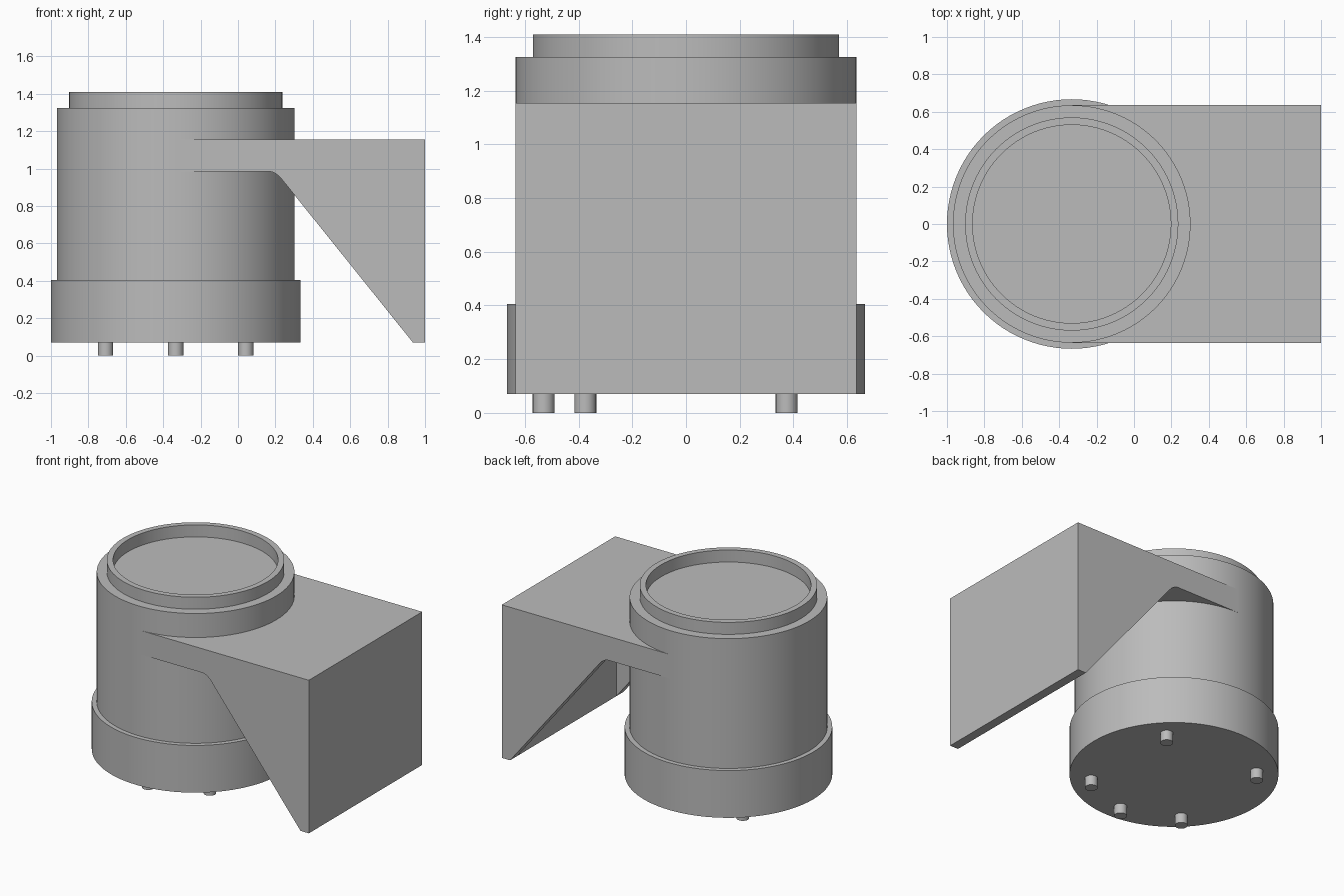
import bpy
import bmesh
import math
from mathutils import Vector

cube = bpy.data.objects.get("Cube")
if cube:
    bpy.data.objects.remove(cube, do_unlink=True)

CX = -0.333          # axis of the round housing
R = 0.635            # housing radius, also half the bracket width
BOTTOM, ARM_Z, ARM_TOP = 0.07, 0.985, 1.155
WALL = 0.08

grey = bpy.data.materials.new("plain_grey")
grey.use_nodes = True
GREY = (0.5, 0.5, 0.5, 1)
grey.diffuse_color = GREY
grey.node_tree.nodes["Principled BSDF"].inputs["Base Color"].default_value = GREY


def finish(name, bm):
    bmesh.ops.recalc_face_normals(bm, faces=bm.faces)
    mesh = bpy.data.meshes.new(name)
    bm.to_mesh(mesh)
    bm.free()
    mesh.materials.append(grey)
    obj = bpy.data.objects.new(name, mesh)
    bpy.context.collection.objects.link(obj)
    return obj


def smooth(obj):
    bpy.ops.object.select_all(action="DESELECT")
    obj.select_set(True)
    bpy.context.view_layer.objects.active = obj
    bpy.ops.object.shade_smooth_by_angle(angle=math.radians(30))


def lathe(name, profile, x, y, steps):
    """Turn a (radius, z) profile around a vertical axis."""
    bm = bmesh.new()
    verts = [bm.verts.new((x + r, y, z)) for r, z in profile]
    edges = [bm.edges.new(pair) for pair in zip(verts, verts[1:])]
    bmesh.ops.spin(bm, geom=verts + edges, cent=(x, y, 0), axis=(0, 0, 1),
                   angle=math.tau, steps=steps, use_duplicate=False)
    bmesh.ops.remove_doubles(bm, verts=bm.verts, dist=0.0005)
    obj = finish(name, bm)
    smooth(obj)
    return obj


def prism(name, profile, half_width):
    """Extrude an (x, z) profile evenly to both sides of y = 0."""
    bm = bmesh.new()
    face = bm.faces.new([bm.verts.new((x, -half_width, z)) for x, z in profile])
    out = bmesh.ops.extrude_face_region(bm, geom=[face])
    moved = [v for v in out["geom"] if isinstance(v, bmesh.types.BMVert)]
    bmesh.ops.translate(bm, verts=moved, vec=(0, 2 * half_width, 0))
    return finish(name, bm)


# Round housing: wide foot, main drum and raised rim around a shallow recess
lathe("housing", [(0, BOTTOM), (0.667, BOTTOM), (0.667, 0.405), (R, 0.405),
                  (R, 1.325), (0.57, 1.325), (0.57, 1.41), (0.53, 1.41),
                  (0.53, 1.325), (0, 1.325)], CX, 0, 96)

# Side bracket: flat arm, sloping cheeks with a rounded inner corner, end plate
start, corner, end = Vector((0.16, ARM_Z)), Vector((0.2, ARM_Z)), Vector((0.235, 0.942))
fillet = []
for i in range(7):
    t = i / 6
    fillet.append(tuple(start * (1 - t) ** 2 + corner * 2 * t * (1 - t) + end * t * t))
bracket = prism("bracket", [(CX, ARM_TOP), (CX, ARM_Z)] + fillet
                + [(0.935, BOTTOM), (1, BOTTOM), (1, ARM_TOP)], R)

# Pocket that hollows the bracket below the arm
pocket = prism("pocket_cutter", [(0.16, -0.2), (0.935, -0.2), (0.935, ARM_Z),
                                 (0.16, ARM_Z)], R - WALL)
pocket.hide_render = True
pocket.hide_viewport = True
pocket.display_type = "WIRE"
cut = bracket.modifiers.new("pocket", "BOOLEAN")
cut.operation = "DIFFERENCE"
cut.solver = "EXACT"
cut.object = pocket
smooth(bracket)

# Locating pegs under the foot
D = 0.375
for n, (dx, y) in enumerate([(D, D), (-D, D), (D, -D), (-D, -D), (0, -0.53)]):
    lathe(f"peg_{n + 1}", [(0, 0), (0.041, 0), (0.041, 0.08), (0, 0.08)], CX + dx, y, 24)
